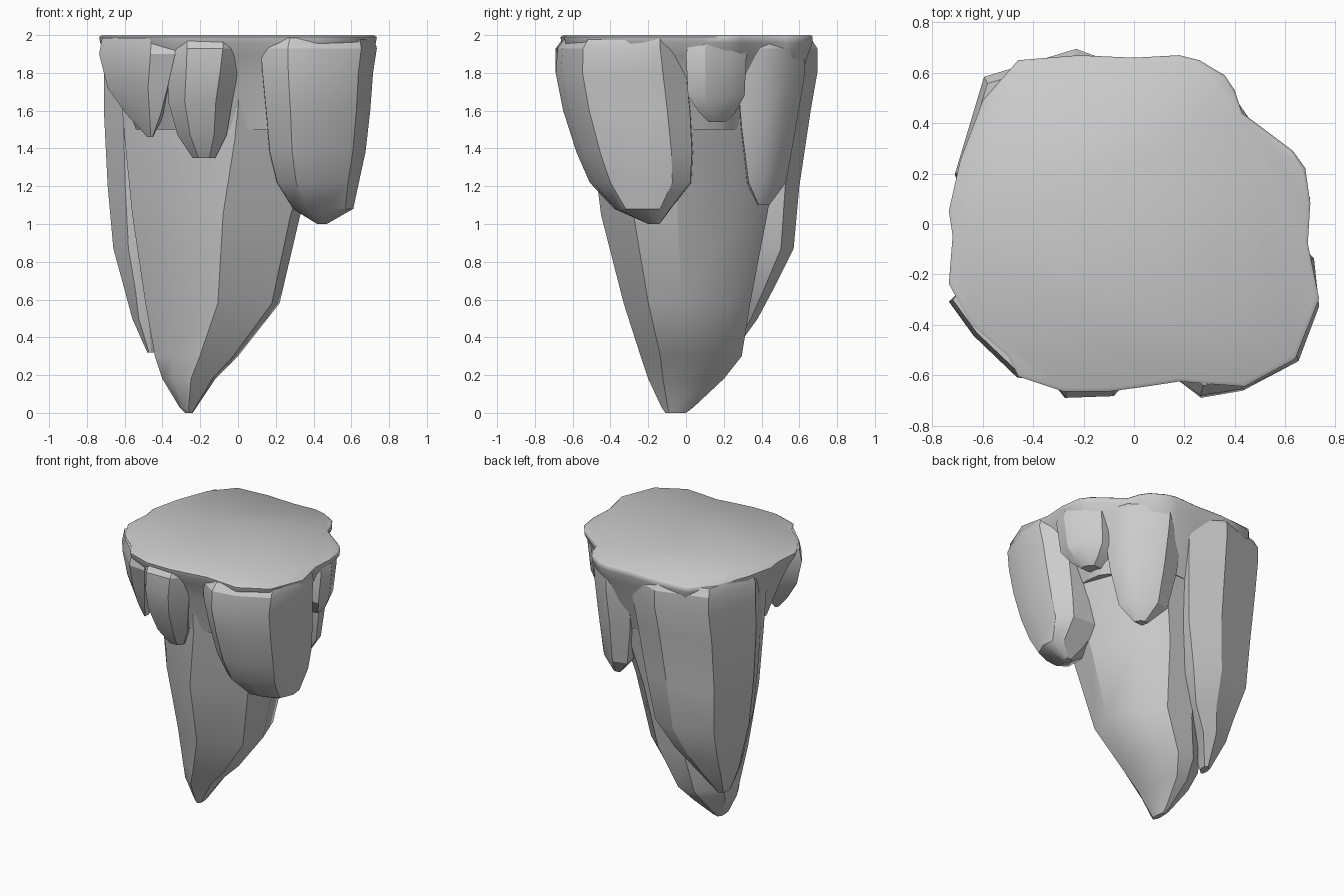
import bpy, bmesh, math


def rock(name, outline, levels, angle=28):
    """Loft an outline through levels (z, x0, x1, y0, y1): the outline is fitted to each box."""
    xs, ys = [p[0] for p in outline], [p[1] for p in outline]
    ax, ay = min(xs), min(ys)
    w, d = max(xs) - ax, max(ys) - ay
    bm = bmesh.new()
    rings = []
    for z, x0, x1, y0, y1 in levels:
        rings.append([bm.verts.new((x0 + (x - ax) / w * (x1 - x0),
                                    y0 + (y - ay) / d * (y1 - y0), z)) for x, y in outline])
    n = len(outline)
    for a, b in zip(rings, rings[1:]):
        for i in range(n):
            j = (i + 1) % n
            bm.faces.new((a[i], a[j], b[j], b[i]))
    bm.faces.new(rings[0])
    bm.faces.new(rings[-1])
    bmesh.ops.recalc_face_normals(bm, faces=bm.faces)
    me = bpy.data.meshes.new(name)
    bm.to_mesh(me)
    bm.free()
    ob = bpy.data.objects.new(name, me)
    bpy.context.collection.objects.link(ob)
    bpy.ops.object.select_all(action='DESELECT')
    ob.select_set(True)
    bpy.context.view_layer.objects.active = ob
    bpy.ops.object.shade_smooth_by_angle(angle=math.radians(angle))
    return ob


# Flat top slab with a wavy, softened rim that thins into the rock below
rock("top_slab",
     [(-.46, -.61), (-.28, -.67), (-.1, -.67), (.05, -.65), (.18, -.63), (.3, -.64), (.44, -.65),
      (.64, -.54), (.735, -.3), (.69, -.08), (.70, .08), (.68, .22), (.63, .29), (.43, .44),
      (.4, .53), (.36, .59), (.26, .65), (.18, .67), (0, .66), (-.22, .67), (-.46, .65),
      (-.6, .49), (-.69, .25), (-.735, .05), (-.72, -.05), (-.735, -.24), (-.65, -.4), (-.5, -.53)],
     [(1.5, -.54, .5, -.5, .52), (1.75, -.63, .61, -.57, .6), (1.89, -.69, .68, -.62, .645),
      (1.96, -.73, .73, -.66, .67), (1.99, -.735, .735, -.665, .67), (2.0, -.72, .72, -.65, .66)], 60)

# Main spike running down to the tip
rock("main_spike",
     [(-.35, -.3), (-.06, -.45), (.29, -.28), (.34, -.05), (.23, .27), (.06, .42), (-.2, .42),
      (-.5, .2), (-.53, -.06)],
     [(0, -.28, -.24, -.11, 0), (.03, -.31, -.22, -.13, .04), (.18, -.4, -.12, -.2, .2),
      (.3, -.44, 0, -.24, .295), (.58, -.49, .22, -.33, .34), (1.05, -.56, .33, -.45, .43),
      (1.45, -.6, .48, -.5, .5), (1.92, -.64, .6, -.57, .6)], 30)

# Long slab on the back left
rock("back_left_slab",
     [(-.7, .2), (-.59, .58), (-.24, .69), (0, .6), (-.05, .2), (-.45, -.02), (-.6, -.02)],
     [(.32, -.48, -.42, .15, .25), (.5, -.56, -.32, .1, .38), (.65, -.6, -.2, .07, .46),
      (.87, -.66, -.1, .04, .57), (1.2, -.69, -.04, .01, .6), (1.6, -.71, 0, -.02, .66),
      (1.8, -.71, .02, -.02, .695), (1.93, -.71, .02, -.02, .695), (1.985, -.69, .0, 0, .66)])

# Big block on the front right
rock("front_right_block",
     [(.13, -.58), (.27, -.69), (.44, -.66), (.65, -.54), (.73, -.3), (.71, -.09), (.6, .04),
      (.3, .05), (.12, -.2)],
     [(1.0, .42, .47, -.2, -.14), (1.08, .29, .61, -.38, -.08), (1.22, .2, .64, -.51, .03),
      (1.38, .16, .675, -.58, .04), (1.6, .14, .7, -.65, .03), (1.8, .12, .715, -.69, .01),
      (1.93, .11, .735, -.68, -.01), (1.985, .13, .72, -.64, -.02)])

# Hanging chunk on the right side
rock("right_chunk",
     [(.69, .0), (.71, .1), (.65, .24), (.56, .32), (.3, .3), (.3, .0)],
     [(1.54, .45, .57, .12, .21), (1.59, .38, .62, .07, .26), (1.68, .3, .67, .01, .31),
      (1.9, .3, .7, 0, .32), (1.985, .3, .68, .02, .3)])

# Pointed chunk on the back right
rock("back_right_chunk",
     [(.5, .27), (.48, .4), (.38, .54), (.22, .63), (.06, .58), (.1, .25)],
     [(1.1, .24, .32, .38, .44), (1.22, .13, .41, .32, .53), (1.5, .08, .46, .28, .58),
      (1.8, .06, .49, .25, .63), (1.93, .05, .49, .25, .63), (1.985, .05, .46, .25, .6)])

# Chunk on the front left
rock("front_left_chunk",
     [(-.71, -.3), (-.62, -.43), (-.46, -.59), (-.34, -.6), (-.3, -.3), (-.5, -.1)],
     [(1.46, -.48, -.45, -.44, -.38), (1.58, -.59, -.39, -.51, -.25), (1.72, -.69, -.34, -.56, -.15),
      (1.9, -.735, -.29, -.62, -.1), (1.985, -.72, -.29, -.6, -.1)])

# Chunk at the front centre
rock("front_centre_chunk",
     [(-.36, -.6), (-.27, -.69), (-.1, -.685), (-.01, -.6), (-.05, -.4), (-.35, -.4)],
     [(1.35, -.24, -.12, -.5, -.4), (1.47, -.32, -.06, -.58, -.35), (1.65, -.37, -.03, -.65, -.3),
      (1.8, -.37, 0, -.69, -.3), (1.93, -.37, .02, -.69, -.3), (1.985, -.37, .02, -.65, -.3)])
